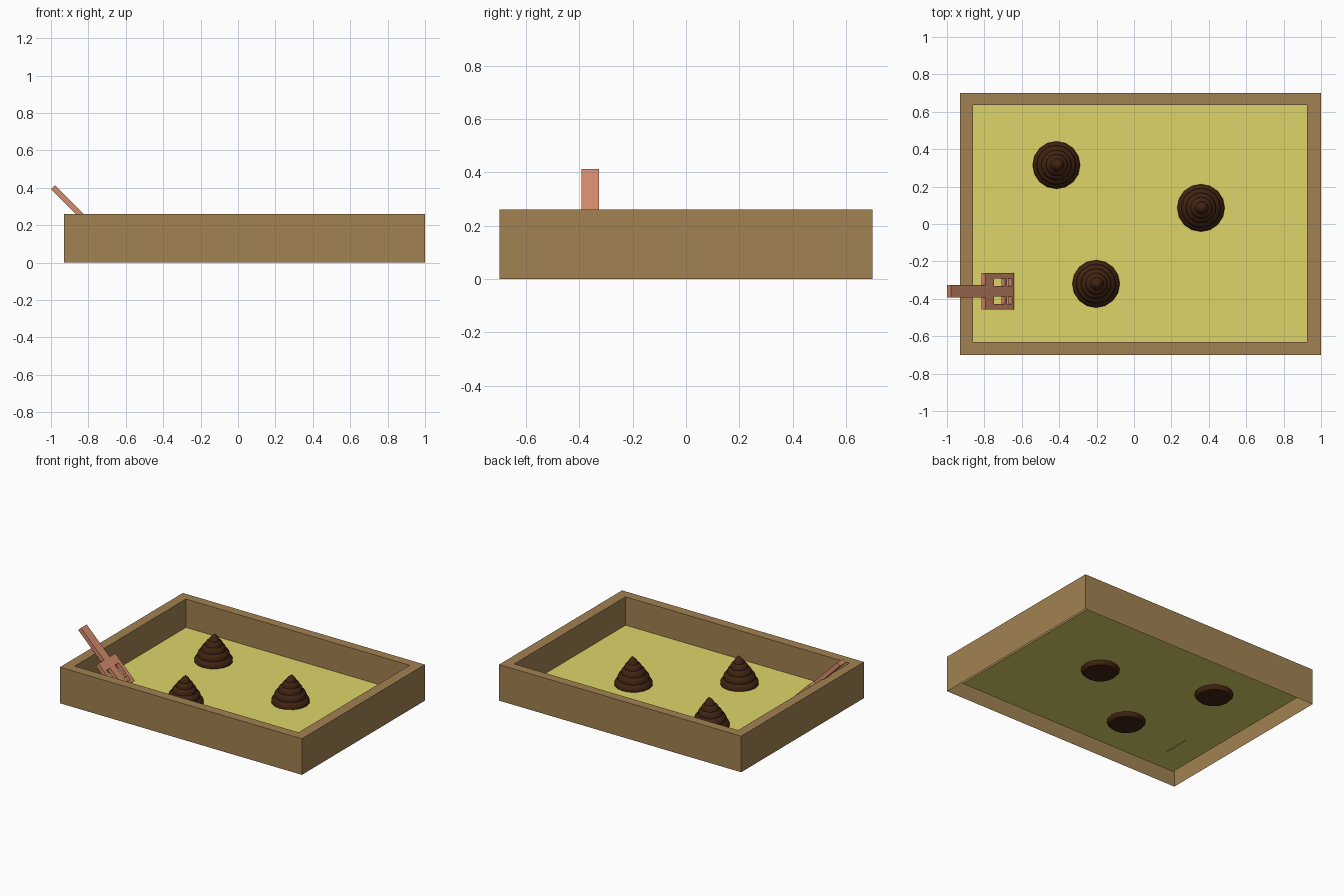
import bpy, bmesh, math
from mathutils import Matrix, Vector

if "Cube" in bpy.data.objects:
    bpy.data.objects.remove(bpy.data.objects["Cube"])


def material(name, rgb):
    m = bpy.data.materials.new(name)
    m.diffuse_color = (*rgb, 1)
    m.use_nodes = True
    m.node_tree.nodes["Principled BSDF"].inputs["Base Color"].default_value = m.diffuse_color
    return m


def finish(bm, name, mat):
    bmesh.ops.recalc_face_normals(bm, faces=bm.faces)
    me = bpy.data.meshes.new(name)
    bm.to_mesh(me)
    bm.free()
    ob = bpy.data.objects.new(name, me)
    bpy.context.collection.objects.link(ob)
    me.materials.append(mat)
    return ob


wood = material("wood", (0.36, 0.225, 0.085))
sand_mat = material("sand", (0.73, 0.66, 0.14))
brown = material("dark_brown", (0.052, 0.017, 0.006))
copper = material("scoop_plastic", (0.66, 0.26, 0.15))

SAND_Z = 0.055
OUTER = (-0.93, 1.0, -0.70, 0.70)
INNER = (-0.86, 0.925, -0.632, 0.635)


def ring(bm, rect, z):
    x0, x1, y0, y1 = rect
    return [bm.verts.new((x, y, z)) for x, y in ((x0, y0), (x1, y0), (x1, y1), (x0, y1))]


# Tray walls: outer skin, flat rim, inner skin down to the sand (open below)
bm = bmesh.new()
rings = [ring(bm, OUTER, 0), ring(bm, OUTER, 0.26), ring(bm, INNER, 0.26), ring(bm, INNER, SAND_Z)]
for a, b in zip(rings, rings[1:]):
    for i in range(4):
        j = (i + 1) % 4
        bm.faces.new((a[i], a[j], b[j], b[i]))
finish(bm, "tray_walls", wood)

# Sand sheet
bm = bmesh.new()
bm.faces.new(ring(bm, INNER, SAND_Z))
finish(bm, "sand", sand_mat)

# Swirled piles: stepped lathe profile (radius, z) with a slightly leaning tip
PROFILE = [(0.110, 0.027), (0.125, 0.045), (0.127, 0.068), (0.118, 0.088), (0.105, 0.096),
           (0.106, 0.112), (0.098, 0.130), (0.082, 0.138), (0.081, 0.152), (0.073, 0.167),
           (0.059, 0.174), (0.057, 0.188), (0.049, 0.201), (0.036, 0.207), (0.032, 0.220),
           (0.021, 0.236)]
SIDES = 16


def pile(name, x, y):
    bm = bmesh.new()
    loops = []
    for r, z in PROFILE:
        lean = 0.008 * max(0, (z - 0.15) / 0.1)
        loops.append([bm.verts.new((x + lean + r * math.cos(2 * math.pi * k / SIDES),
                                    y + r * math.sin(2 * math.pi * k / SIDES), z))
                      for k in range(SIDES)])
    for a, b in zip(loops, loops[1:]):
        for k in range(SIDES):
            j = (k + 1) % SIDES
            bm.faces.new((a[k], a[j], b[j], b[k]))
    tip = bm.verts.new((x + 0.010, y, 0.256))
    for k in range(SIDES):
        bm.faces.new((loops[-1][k], loops[-1][(k + 1) % SIDES], tip))
    bm.faces.new(loops[0])
    ob = finish(bm, name, brown)
    bpy.ops.object.select_all(action='DESELECT')
    ob.select_set(True)
    bpy.context.view_layer.objects.active = ob
    bpy.ops.object.shade_smooth_by_angle(angle=math.radians(40))


for n, (px, py) in enumerate([(-0.415, 0.315), (0.358, 0.086), (-0.203, -0.32)], 1):
    pile(f"pile_{n}", px, py)

# Scoop: flat pieces in local (length, width), then tilted 45 degrees into the sand
TILT = Matrix.Translation(Vector((-0.989, -0.359, 0.402))) @ Matrix.Rotation(math.radians(45), 4, 'Y')
T = 0.03


def slab(bm, s0, s1, w0, w1):
    m = TILT @ Matrix.Translation(((s0 + s1) / 2, (w0 + w1) / 2, 0)) @ Matrix.Diagonal((s1 - s0, w1 - w0, T, 1))
    bmesh.ops.create_cube(bm, size=1, matrix=m)


bm = bmesh.new()
slab(bm, 0, 0.26, -0.033, 0.033)
finish(bm, "scoop_handle", copper)

# Scoop head: grid of cells, leaving out the four slots
S = [0.26, 0.325, 0.410, 0.425, 0.460, 0.478]
W = [-0.097, -0.068, -0.028, 0.028, 0.068, 0.097]
bm = bmesh.new()
grid = [[bm.verts.new(TILT @ Vector((s, w, -T / 2))) for w in W] for s in S]
cells = [bm.faces.new((grid[i][j], grid[i + 1][j], grid[i + 1][j + 1], grid[i][j + 1]))
         for i in range(5) for j in range(5) if not (i in (1, 3) and j in (1, 3))]
up = (TILT.to_3x3() @ Vector((0, 0, 1))) * T
ext = bmesh.ops.extrude_face_region(bm, geom=cells, use_keep_orig=True)
bmesh.ops.translate(bm, vec=up, verts=[v for v in ext["geom"] if isinstance(v, bmesh.types.BMVert)])
finish(bm, "scoop_head", copper)
